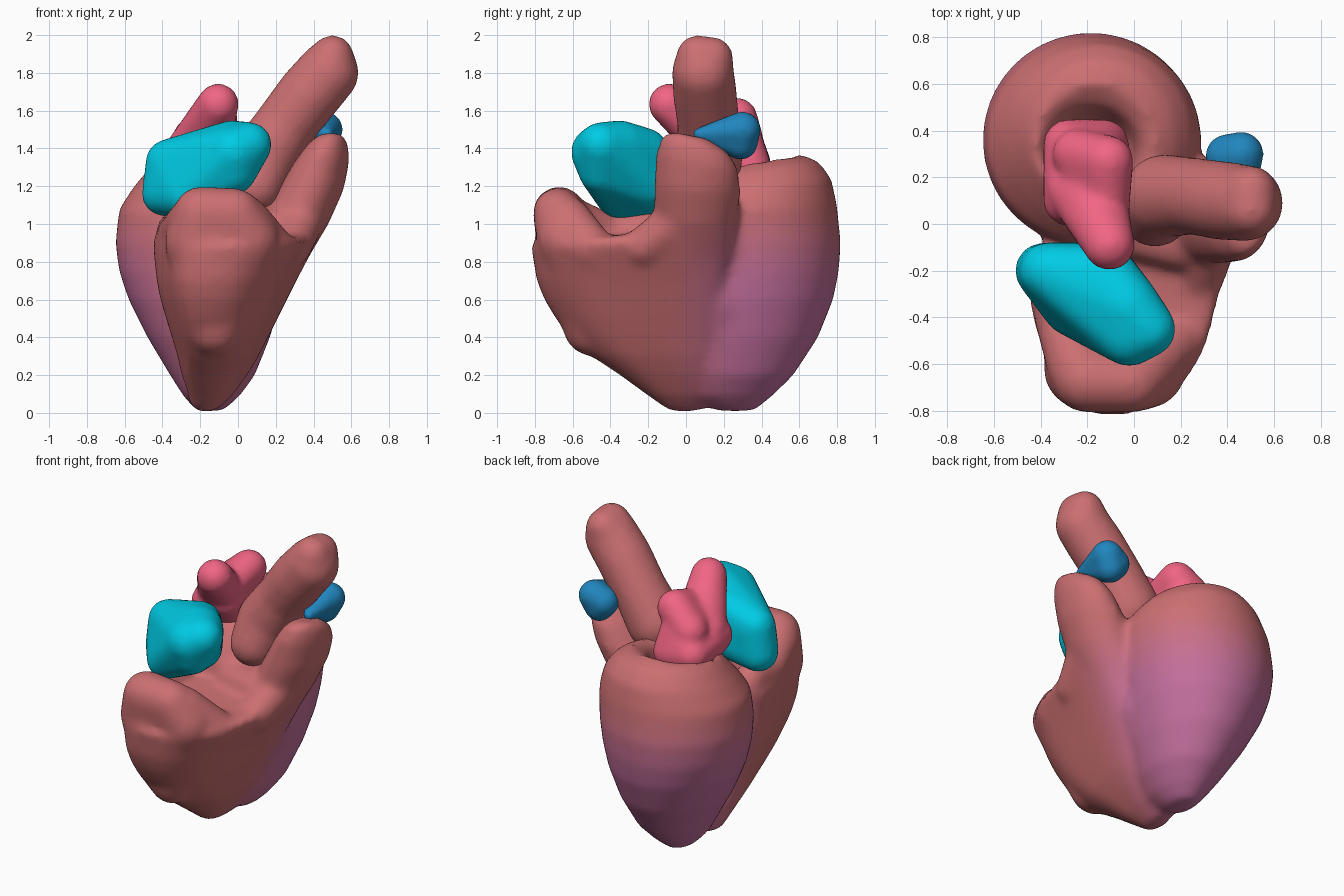
import bpy, bmesh, math
from mathutils import Vector

if "Cube" in bpy.data.objects:
    bpy.data.objects.remove(bpy.data.objects["Cube"])


def material(name, rgb):
    m = bpy.data.materials.new(name)
    m.diffuse_color = (*rgb, 1)
    m.use_nodes = True
    m.node_tree.nodes["Principled BSDF"].inputs["Base Color"].default_value = m.diffuse_color
    return m


def hull(bm, balls):
    """Convex hull round a set of balls (x, y, z, radius)."""
    b = bmesh.new()
    for x, y, z, r in balls:
        vs = bmesh.ops.create_icosphere(b, subdivisions=3, radius=r)["verts"]
        bmesh.ops.translate(b, verts=vs, vec=(x, y, z))
    bmesh.ops.delete(b, geom=b.faces[:] + b.edges[:], context='EDGES_FACES')
    res = bmesh.ops.convex_hull(b, input=b.verts[:])
    inner = {g for g in res["geom_interior"] + res["geom_unused"]
             if isinstance(g, bmesh.types.BMVert)}
    bmesh.ops.delete(b, geom=list(inner), context='VERTS')
    bmesh.ops.recalc_face_normals(b, faces=b.faces[:])
    me = bpy.data.meshes.new("tmp")
    b.to_mesh(me)
    b.free()
    bm.from_mesh(me)
    bpy.data.meshes.remove(me)


def chain(bm, balls):
    for pair in zip(balls, balls[1:]):
        hull(bm, pair)


def loft(bm, outline, rows):
    """Stack a unit outline; rows are z, x min, x max, y min, y max, tilt in y."""
    rings = []
    for z, xl, xr, yf, yb, tilt in rows:
        cx, cy, rx, ry = (xl + xr) / 2, (yf + yb) / 2, (xr - xl) / 2, (yb - yf) / 2
        rings.append([bm.verts.new((cx + u * rx, cy + v * ry, z + tilt * v * ry))
                      for u, v in outline])
    faces = []
    n = len(outline)
    for a, b in zip(rings, rings[1:]):
        for i in range(n):
            j = (i + 1) % n
            faces.append(bm.faces.new((a[i], a[j], b[j], b[i])))
    faces.append(bm.faces.new(rings[0][::-1]))
    faces.append(bm.faces.new(rings[-1]))
    bmesh.ops.recalc_face_normals(bm, faces=faces)


def rounded(points, steps=4):
    """Closed smooth curve through the points."""
    out, n = [], len(points)
    for i in range(n):
        p = [Vector(points[(i + k) % n]) for k in (-1, 0, 1, 2)]
        for s in range(steps):
            t = s / steps
            out.append(0.5 * (2 * p[1] + (p[2] - p[0]) * t
                              + (2 * p[0] - 5 * p[1] + 4 * p[2] - p[3]) * t * t
                              + (3 * p[1] - p[0] - 3 * p[2] + p[3]) * t ** 3))
    return out


def fuse(name, bm, mats, voxel=0.02, smooth=8):
    """Weld overlapping solids into one soft skin."""
    me = bpy.data.meshes.new(name)
    bm.to_mesh(me)
    bm.free()
    ob = bpy.data.objects.new(name, me)
    bpy.context.collection.objects.link(ob)
    rm = ob.modifiers.new("remesh", 'REMESH')
    rm.mode, rm.voxel_size = 'VOXEL', voxel
    sm = ob.modifiers.new("smooth", 'SMOOTH')
    sm.factor, sm.iterations = 0.5, smooth
    dg = bpy.context.evaluated_depsgraph_get()
    new = bpy.data.meshes.new_from_object(ob.evaluated_get(dg))
    ob.modifiers.clear()
    ob.data = new
    new.name = name
    new.materials.clear()
    for m in mats:
        new.materials.append(m)
    for p in new.polygons:
        p.use_smooth = True
    return ob


def step(a, b, x):
    t = max(0, min(1, (x - a) / (b - a)))
    return t * t * (3 - 2 * t)


# Ventricles
circle = [(math.cos(i * math.tau / 40), math.sin(i * math.tau / 40)) for i in range(40)]
bm = bmesh.new()
# back chamber, a cup with an open top
loft(bm, circle, [
    (0.01, -0.22, -0.08, 0.16, 0.36, 0), (0.09, -0.29, 0.01, 0.02, 0.46, 0),
    (0.20, -0.36, 0.09, -0.02, 0.57, 0), (0.40, -0.48, 0.17, -0.08, 0.70, 0),
    (0.60, -0.58, 0.23, -0.10, 0.78, 0), (0.75, -0.63, 0.26, -0.10, 0.81, 0),
    (0.90, -0.65, 0.28, -0.10, 0.82, 0), (1.08, -0.63, 0.29, -0.09, 0.80, 0.04),
    (1.20, -0.55, 0.25, -0.03, 0.77, 0.1), (1.28, -0.48, 0.18, 0.03, 0.70, 0.16),
    (1.325, -0.42, 0.09, 0.08, 0.60, 0.17), (1.29, -0.38, 0.03, 0.12, 0.51, 0.1),
    (1.14, -0.34, -0.02, 0.14, 0.44, 0)])
# front chamber
front = rounded([(-.21, -1), (-.67, -.89), (-.86, -.51), (-1, -.04), (-.91, .3), (-.44, .53),
                 (.26, .91), (.84, .91), (1, .53), (.86, -.13), (.67, -.6), (.26, -.92)])
loft(bm, front, [
    (0.01, -0.23, -0.12, -0.09, 0.07, 0), (0.09, -0.26, -0.03, -0.20, 0.10, 0),
    (0.20, -0.30, 0.05, -0.35, 0.14, 0), (0.30, -0.32, 0.11, -0.50, 0.17, 0),
    (0.40, -0.35, 0.16, -0.61, 0.20, 0), (0.50, -0.38, 0.21, -0.69, 0.22, 0),
    (0.60, -0.41, 0.26, -0.75, 0.24, 0), (0.70, -0.43, 0.31, -0.79, 0.25, 0),
    (0.90, -0.45, 0.42, -0.82, 0.27, 0.03), (0.95, -0.43, 0.40, -0.80, 0.26, 0.1)])
# front lobe and rims
hull(bm, [(-.2, -.67, 1.06, .14), (-.01, -.68, 1.06, .13), (.06, -.63, .92, .16),
          (-.22, -.62, .9, .17), (-.12, -.5, .45, .15)])
chain(bm, [(-.24, -.62, 1.02, .13), (-.33, -.4, .95, .1), (-.33, -.2, .97, .1)])
chain(bm, [(.04, -.63, 1.02, .13), (.18, -.5, .87, .12)])
chain(bm, [(.33, -.06, 1.0, .12), (.28, -.22, .88, .11)])
# floor towards the outflow
hull(bm, [(.0, -.05, .98, .1), (.2, -.1, .98, .1), (.28, .0, 1.0, .1)])
# shallow groove filler between the chambers, and blunt tips
chain(bm, [(.15, .2, 1.0, .13), (.1, .2, .6, .13), (-.05, .16, .26, .12), (-.13, .15, .13, .1)])
chain(bm, [(-.17, -.01, .1, .1), (-.14, .13, .13, .1), (-.14, .28, .12, .11)])
# outflow horn
loft(bm, circle, [
    (0.60, 0.00, 0.24, -0.12, 0.20, 0), (0.80, 0.03, 0.36, -0.16, 0.26, 0),
    (1.00, 0.12, 0.48, -0.17, 0.27, 0), (1.18, 0.21, 0.56, -0.17, 0.29, -0.05),
    (1.33, 0.30, 0.59, -0.16, 0.28, -0.2), (1.42, 0.37, 0.585, -0.13, 0.23, -0.25),
    (1.47, 0.43, 0.56, -0.08, 0.12, -0.2)])
# red fading to mauve at the lower back
N = 14
red, mauve = Vector((.6, .16, .165)), Vector((.55, .16, .34))
mats = [material(f"muscle_{i}", red.lerp(mauve, i / (N - 1))) for i in range(N)]
ob = fuse("ventricles", bm, mats, 0.022, 14)
for p in ob.data.polygons:
    c = p.center
    f = step(-.15, .35, c.y + .15 * step(0, -.5, c.x)) * (1 - step(.6, 1.15, c.z))
    p.material_index = round(f * (N - 1))

# Large artery
bm = bmesh.new()
chain(bm, [(.09, .05, 1.2, .15), (.13, .12, 1.34, .18), (.25, .12, 1.52, .165),
           (.38, .1, 1.69, .17), (.475, .09, 1.8, .165)])
hull(bm, [(.475, .09, 1.8, .165), (.5, .06, 1.89, .11), (.5, .14, 1.88, .11)])
fuse("artery", bm, [mats[0]])

# Right atrium
bm = bmesh.new()
hull(bm, [(-.39, -.2, 1.16, .12), (-.37, -.2, 1.33, .12), (-.12, -.2, 1.2, .12),
          (-.12, -.22, 1.38, .13), (-.03, -.35, 1.41, .14), (-.02, -.47, 1.38, .14),
          (.06, -.45, 1.42, .12), (-.02, -.45, 1.28, .12), (-.27, -.36, 1.15, .12)])
fuse("right_atrium", bm, [material("teal", (.0, .6, .78))])

# Left atrium with two upward lobes
bm = bmesh.new()
hull(bm, [(-.28, .1, 1.36, .11), (-.28, .34, 1.32, .11), (-.13, .34, 1.3, .11),
          (-.13, .08, 1.42, .11), (-.15, .3, 1.46, .1), (-.2, .27, 1.2, .12)])
hull(bm, [(-.27, .15, 1.4, .11), (-.2, .1, 1.46, .13), (-.105, -.09, 1.635, .11),
          (-.13, .05, 1.5, .11)])
hull(bm, [(-.24, .3, 1.45, .11), (-.17, .2, 1.45, .13), (-.11, .27, 1.56, .11), (-.12, .05, 1.5, .1)])
fuse("left_atrium", bm, [material("pink", (.88, .13, .23))])

# Small auricle
bm = bmesh.new()
hull(bm, [(.47, .07, 1.475, .035), (.46, .3, 1.5, .095), (.4, .29, 1.47, .095), (.43, .29, 1.43, .09)])
fuse("auricle", bm, [material("blue", (.015, .24, .52))], 0.015, 5)
